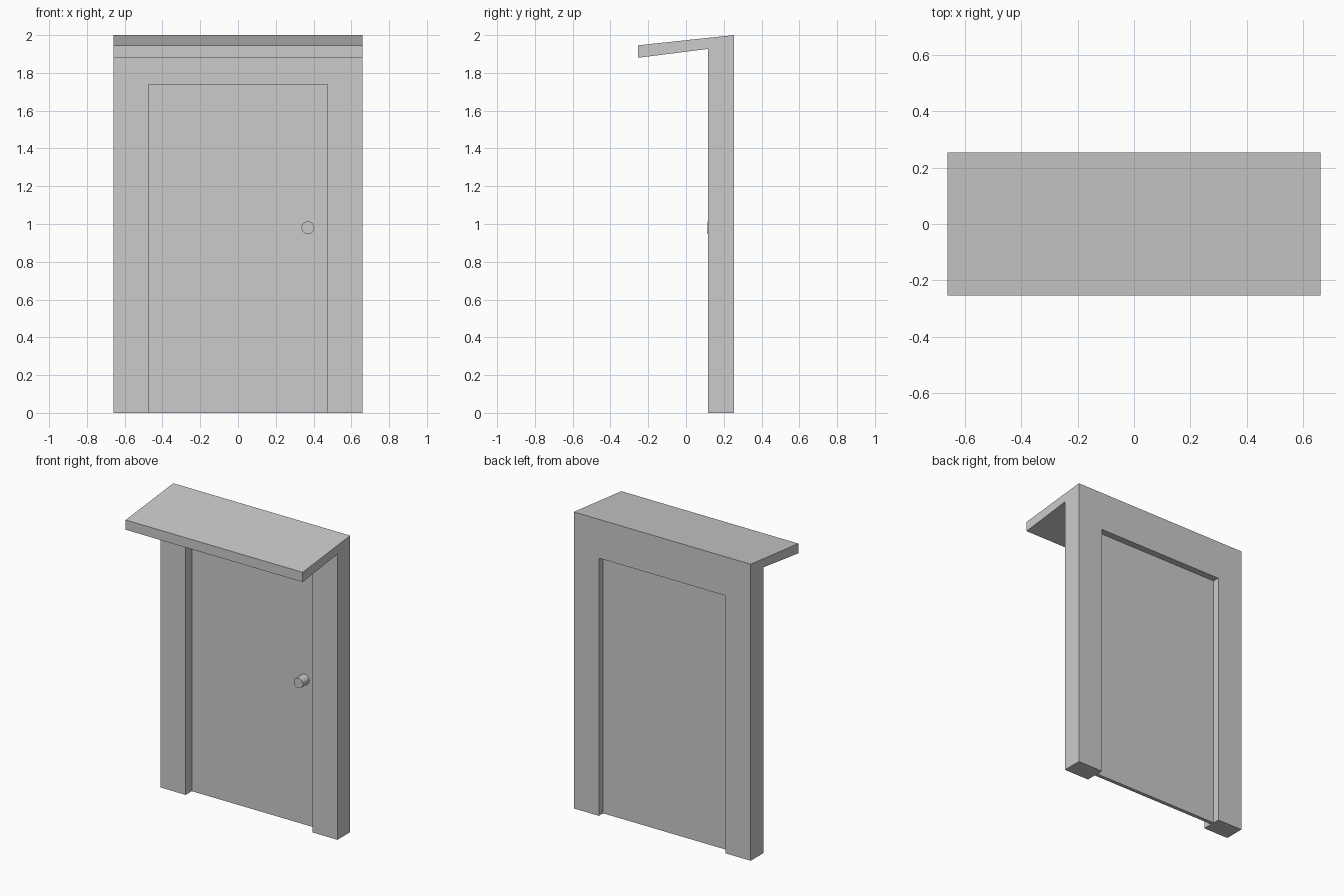
import bpy, bmesh
from math import pi

if "Cube" in bpy.data.objects:
    bpy.data.objects.remove(bpy.data.objects["Cube"])

HALF_W, DOOR_W, DOOR_H = 0.66, 0.473, 1.738


def make_object(name, bm):
    bmesh.ops.recalc_face_normals(bm, faces=bm.faces)
    mesh = bpy.data.meshes.new(name)
    bm.to_mesh(mesh)
    bm.free()
    obj = bpy.data.objects.new(name, mesh)
    bpy.context.collection.objects.link(obj)
    return obj


def prism(name, profile, axis, start, end):
    """Extrude a 2D profile: (y, z) along x, or (x, z) along y."""
    bm = bmesh.new()
    place = (lambda a, b: (start, a, b)) if axis == 'X' else (lambda a, b: (a, start, b))
    face = bm.faces.new([bm.verts.new(place(a, b)) for a, b in profile])
    new = bmesh.ops.extrude_face_region(bm, geom=[face])['geom']
    verts = [v for v in new if isinstance(v, bmesh.types.BMVert)]
    d = end - start
    bmesh.ops.translate(bm, verts=verts, vec=(d, 0, 0) if axis == 'X' else (0, d, 0))
    return make_object(name, bm)


def portal_outline(w, h):
    return [(-w, 0), (w, 0), (w, h), (-w, h)]


# Frame wall below the canopy: U-shaped front outline
prof_side = [(0.117, 0), (0.253, 0), (0.253, 2.0), (-0.254, 1.946),
             (-0.254, 1.88), (0.117, 1.927)]
frame = prism("door_frame_with_canopy", prof_side, 'X', -HALF_W, HALF_W)

# Doorway opening
cut_outline = [(x, z if z > 0 else -0.1) for x, z in portal_outline(DOOR_W, DOOR_H)]
cutter = prism("doorway_cutter", cut_outline, 'Y', 0.0, 0.4)
cutter.hide_render = True
cutter.hide_set(True)
cut = frame.modifiers.new("doorway", 'BOOLEAN')
cut.operation = 'DIFFERENCE'
cut.solver = 'EXACT'
cut.object = cutter

# Door panel, recessed on both sides
prism("door_panel", portal_outline(DOOR_W, DOOR_H), 'Y', 0.183, 0.208)

# Round door knob
bpy.ops.mesh.primitive_cylinder_add(vertices=16, radius=0.034, depth=0.07,
                                    location=(0.37, 0.15, 0.98), rotation=(pi / 2, 0, 0))
bpy.context.object.name = "door_knob"
bpy.ops.object.shade_smooth_by_angle()
